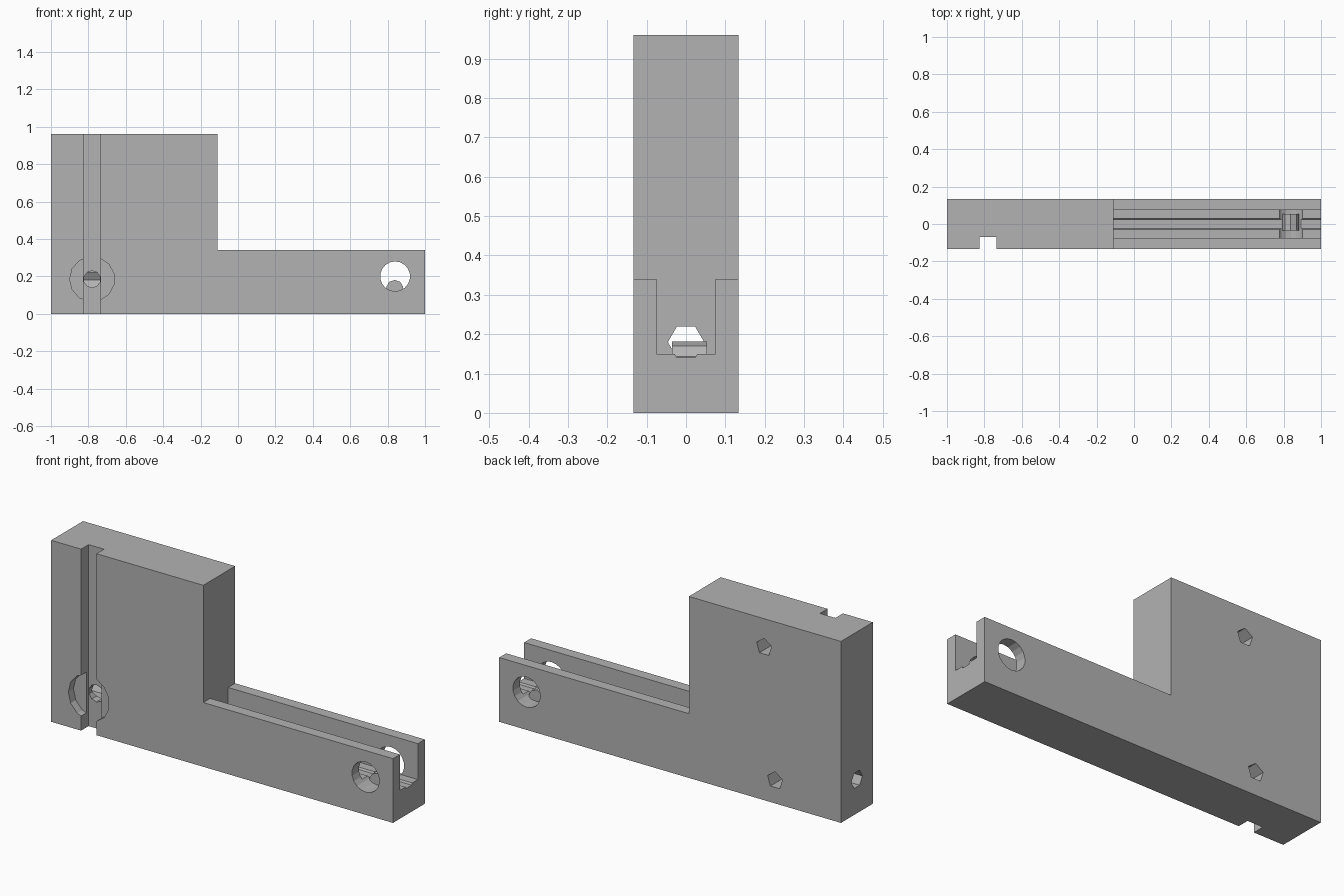
import bpy, bmesh, math
from mathutils import Vector

if "Cube" in bpy.data.objects:
    bpy.data.objects.remove(bpy.data.objects["Cube"], do_unlink=True)

grey = bpy.data.materials.new("plain grey")
grey.use_nodes = True
COLOUR = (0.45, 0.45, 0.45, 1)
grey.diffuse_color = COLOUR
grey.node_tree.nodes["Principled BSDF"].inputs["Base Color"].default_value = COLOUR

HALF = 0.133      # half thickness of the plate
OVER = 0.05       # how far cutters reach past the surface


def prism(name, outline, start, end, axis="y"):
    """Extrude an outline along y (points are x, z) or along x (points are y, z)."""
    def place(p, d):
        return (p[0], d, p[1]) if axis == "y" else (d, p[0], p[1])
    bm = bmesh.new()
    face = bm.faces.new([bm.verts.new(place(p, start)) for p in outline])
    out = bmesh.ops.extrude_face_region(bm, geom=[face])
    shift = Vector((0, end - start, 0)) if axis == "y" else Vector((end - start, 0, 0))
    bmesh.ops.translate(bm, vec=shift, verts=[v for v in out["geom"] if isinstance(v, bmesh.types.BMVert)])
    bmesh.ops.recalc_face_normals(bm, faces=bm.faces)
    mesh = bpy.data.meshes.new(name)
    bm.to_mesh(mesh)
    bm.free()
    mesh.materials.append(grey)
    obj = bpy.data.objects.new(name, mesh)
    bpy.context.collection.objects.link(obj)
    return obj


def ring(centre, radius, sides, first=90):
    angles = [math.radians(first) + math.tau * i / sides for i in range(sides)]
    return [(centre[0] + radius * math.cos(a), centre[1] + radius * math.sin(a)) for a in angles]


def rect(a0, a1, b0, b1):
    return [(a0, b0), (a1, b0), (a1, b1), (a0, b1)]


# L-shaped plate
body = prism("bracket_body", [(-1, 0), (1, 0), (1, 0.34), (-0.11, 0.34), (-0.11, 0.96), (-1, 0.96)],
             -HALF, HALF)

cutters = [
    # open channel along the arm
    prism("channel_cutter", rect(-0.075, 0.075, 0.15, 0.34 + OVER), -0.11, 1 + OVER, "x"),
    # hexagonal bore along the whole length
    prism("bore_cutter", ring((0, 0.18), 0.046, 6, 0), -1 - OVER, 1 + OVER, "x"),
    # round window through the arm end
    prism("window_cutter", ring((0.84, 0.2), 0.08, 18), -HALF - OVER, HALF + OVER),
    # vertical groove, round recess and small hole on the front
    prism("groove_cutter", rect(-0.825, -0.735, -OVER, 0.96 + OVER), -HALF - OVER, -0.07),
    prism("recess_cutter", ring((-0.78, 0.185), 0.12, 13, 180), -HALF - OVER, -0.09),
    prism("front_hole_cutter", ring((-0.78, 0.185), 0.045, 10), -HALF - OVER, 0.0),
]
# blind holes on the back
for x, z in ((-0.55, 0.81), (-0.614, 0.122)):
    cutters.append(prism("back_hole_cutter", ring((x, z), 0.046, 5), HALF - 0.1, HALF + OVER))

for cutter in cutters:
    cutter.hide_render = True
    mod = body.modifiers.new(cutter.name, "BOOLEAN")
    mod.object = cutter
    mod.operation = "DIFFERENCE"
    mod.solver = "EXACT"

# bake the cuts and remove the cutters
bpy.context.view_layer.update()
cut_mesh = bpy.data.meshes.new_from_object(body.evaluated_get(bpy.context.evaluated_depsgraph_get()))
body.modifiers.clear()
body.data = cut_mesh
for cutter in cutters:
    bpy.data.objects.remove(cutter, do_unlink=True)

# short roller lying across the channel floor
prism("channel_roller", ring((0.838, 0.135), 0.046, 9), -0.035, 0.053)
